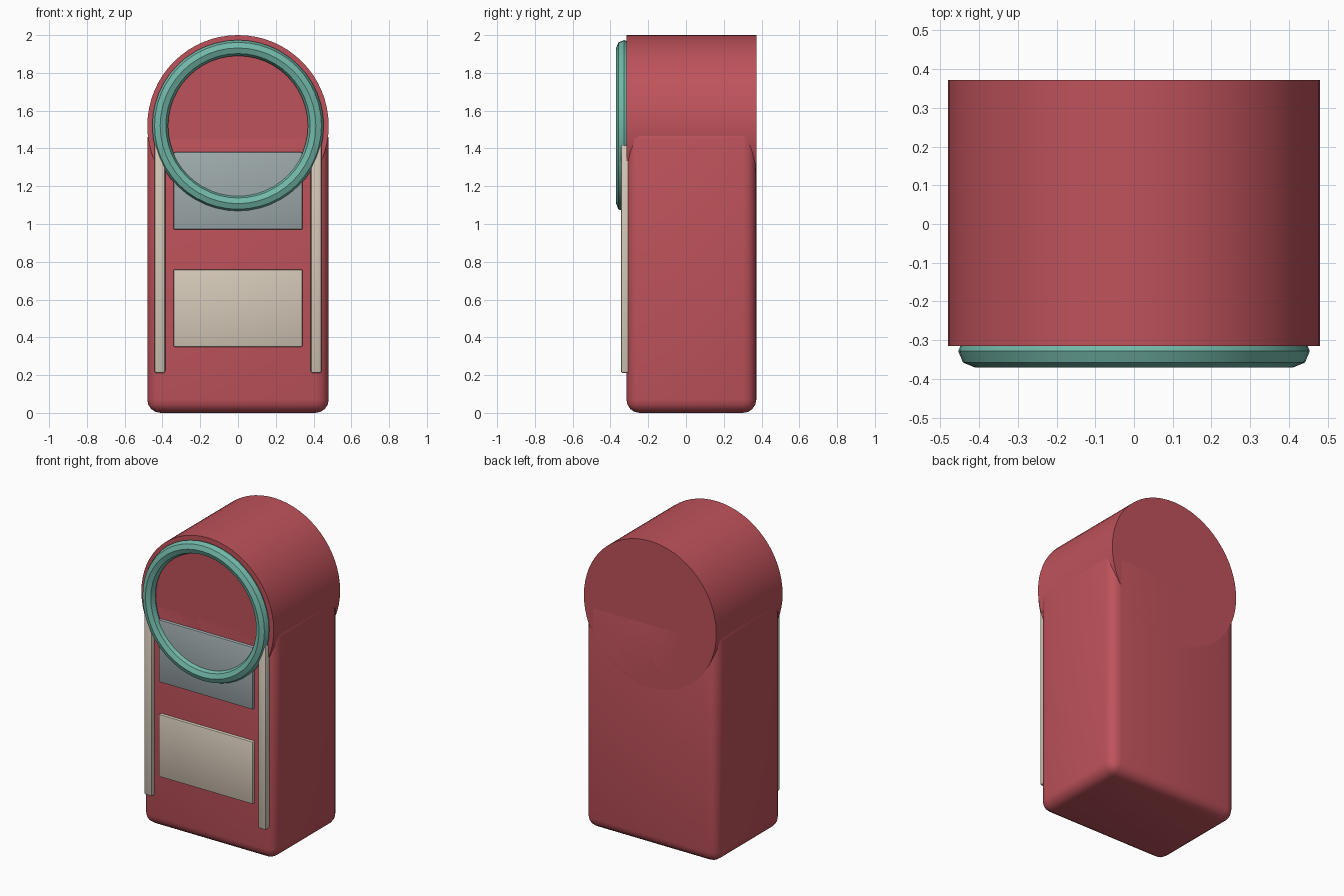
import bpy
from math import pi

cube = bpy.data.objects.get("Cube")
if cube:
    bpy.data.objects.remove(cube, do_unlink=True)


def material(name, rgb):
    m = bpy.data.materials.new(name)
    m.use_nodes = True
    m.diffuse_color = (*rgb, 1)
    m.node_tree.nodes["Principled BSDF"].inputs["Base Color"].default_value = (*rgb, 1)
    return m


red = material("red", (0.52, 0.085, 0.105))
teal = material("teal", (0.17, 0.48, 0.40))
cream = material("cream", (0.66, 0.58, 0.48))
grey = material("blue grey", (0.34, 0.40, 0.41))

FRONT, BACK, HEAD_Z, RADIUS = -0.315, 0.372, 1.52, 0.48


def finish(name, mat, angle=pi / 6):
    obj = bpy.context.object
    obj.name = name
    obj.data.materials.append(mat)
    bpy.ops.object.shade_smooth_by_angle(angle=angle)
    return obj


def rounded_box(name, mat, x, y, z, bevel, segments):
    """Box spanning the given (low, high) ranges, with rounded edges."""
    spans = (x, y, z)
    bpy.ops.mesh.primitive_cube_add(size=1, location=[(a + b) / 2 for a, b in spans])
    bpy.context.object.scale = [b - a for a, b in spans]
    bpy.ops.object.transform_apply(location=False, rotation=False, scale=True)
    mod = bpy.context.object.modifiers.new("round", "BEVEL")
    mod.width, mod.segments = bevel, segments
    bpy.ops.object.modifier_apply(modifier=mod.name)
    return finish(name, mat)


# Body and round head
rounded_box("body", red, (-RADIUS, RADIUS), (FRONT, BACK), (0, HEAD_Z), 0.07, 4)
bpy.ops.mesh.primitive_cylinder_add(
    vertices=64, radius=RADIUS, depth=BACK - FRONT,
    location=(0, (FRONT + BACK) / 2, HEAD_Z), rotation=(pi / 2, 0, 0))
finish("head", red)

# Rim around the head
bpy.ops.mesh.primitive_torus_add(
    major_segments=48, minor_segments=8, major_radius=0.412, minor_radius=0.042,
    location=(0, FRONT - 0.013, HEAD_Z), rotation=(pi / 2, 0, 0))
finish("rim", teal)

# Front panels
for name, mat, z in (("upper_panel", grey, (0.97, 1.38)), ("lower_panel", cream, (0.35, 0.76))):
    rounded_box(name, mat, (-0.342, 0.342), (FRONT - 0.02, FRONT + 0.02), z, 0.008, 2)

# Side rails
for name, side in (("left_rail", 1), ("right_rail", -1)):
    x = sorted((side * 0.385, side * 0.442))
    rounded_box(name, cream, x, (FRONT - 0.03, FRONT + 0.03), (0.21, 1.42), 0.012, 2)
